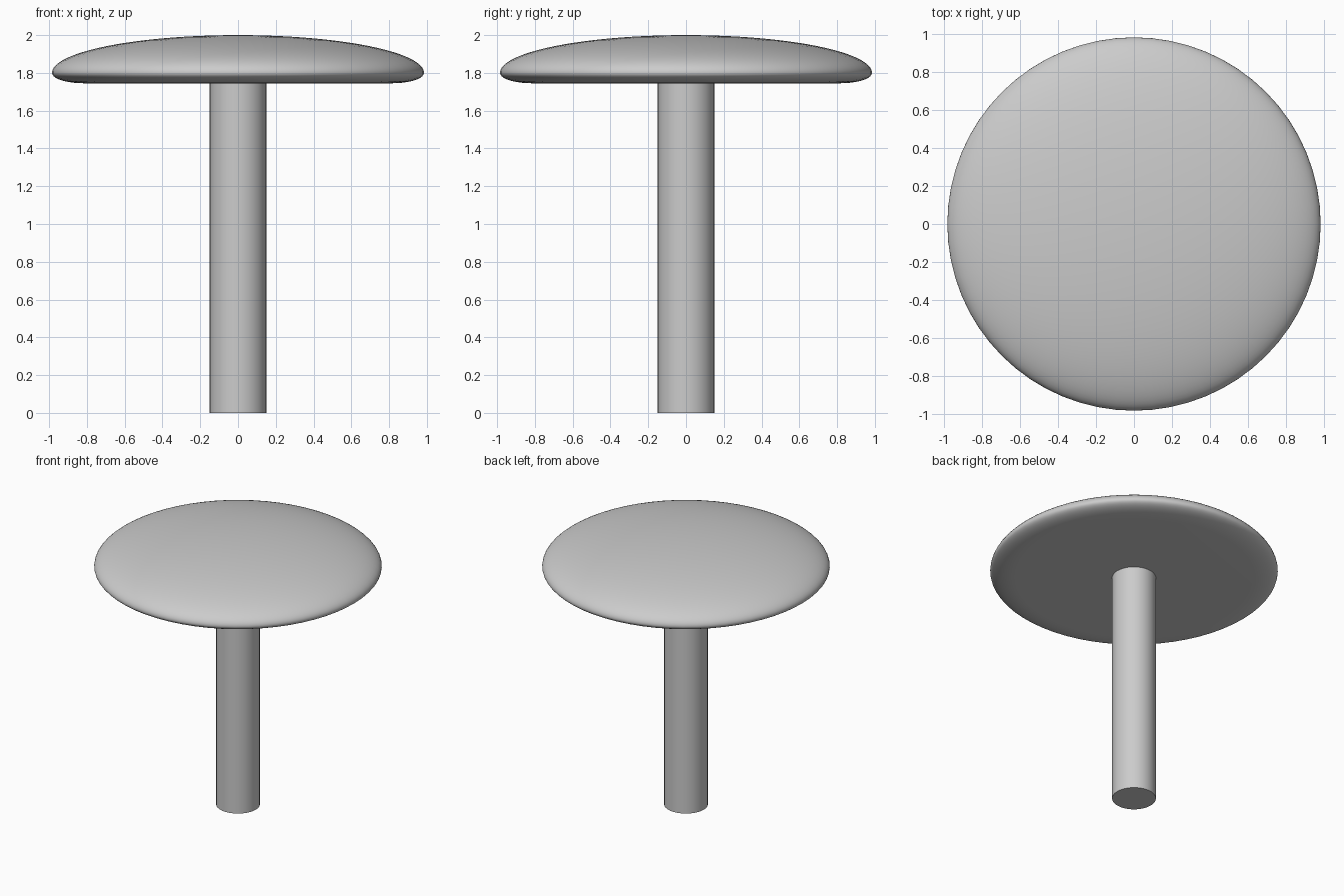
import bpy
import bmesh
import math

cube = bpy.data.objects.get("Cube")
if cube:
    bpy.data.objects.remove(cube, do_unlink=True)

grey = bpy.data.materials.new("plain grey")
grey.use_nodes = True
colour = (0.6, 0.6, 0.6, 1)
grey.diffuse_color = colour
grey.node_tree.nodes["Principled BSDF"].inputs["Base Color"].default_value = colour


def lathe(name, profile, steps):
    """Spin an (r, z) profile, running from axis to axis, around z."""
    bm = bmesh.new()
    verts = [bm.verts.new((r, 0, z)) for r, z in profile]
    edges = [bm.edges.new(pair) for pair in zip(verts, verts[1:])]
    bmesh.ops.spin(bm, geom=verts + edges, cent=(0, 0, 0), axis=(0, 0, 1),
                   angle=2 * math.pi, steps=steps, use_duplicate=False)
    bmesh.ops.remove_doubles(bm, verts=bm.verts, dist=1e-5)
    bmesh.ops.recalc_face_normals(bm, faces=bm.faces)
    mesh = bpy.data.meshes.new(name)
    bm.to_mesh(mesh)
    bm.free()
    mesh.materials.append(grey)
    obj = bpy.data.objects.new(name, mesh)
    bpy.context.collection.objects.link(obj)
    bpy.ops.object.select_all(action='DESELECT')
    obj.select_set(True)
    bpy.context.view_layer.objects.active = obj
    bpy.ops.object.shade_smooth_by_angle(angle=math.radians(35))
    return obj


def arc(centre_r, centre_z, width, height, start, end, count):
    """Points along part of an ellipse, angles in degrees."""
    angles = [math.radians(start + (end - start) * i / count) for i in range(count + 1)]
    return [(centre_r + width * math.cos(a), centre_z + height * math.sin(a)) for a in angles]


# Domed top: shallow upper ellipse, tight rounded rim, flat underside
radius, rim_z, base_z, top_z = 0.985, 1.8, 1.745, 2.0
lip = 0.17
dome = arc(0, rim_z, radius, top_z - rim_z, 90, 0, 24)
rim = arc(radius - lip, rim_z, lip, rim_z - base_z, 0, -90, 10)
lathe("domed_top", dome + rim[1:] + [(0, base_z)], 64)

# Round stem
lathe("stem", [(0, 0), (0.15, 0), (0.15, base_z + 0.02), (0, base_z + 0.02)], 32)
